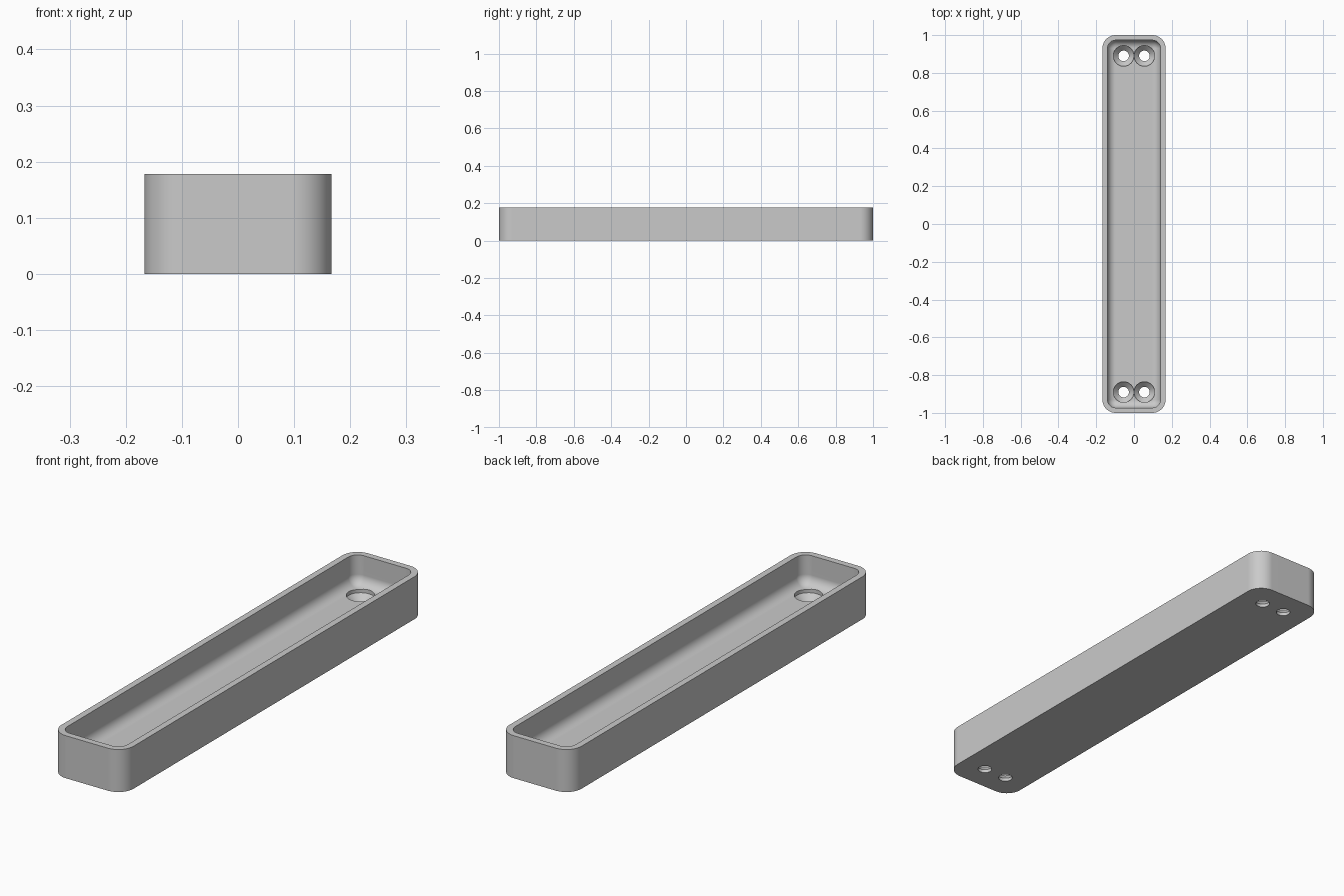
import bpy, bmesh, math

if "Cube" in bpy.data.objects:
    bpy.data.objects.remove(bpy.data.objects["Cube"])

HALF_X, HALF_Y, HEIGHT = 0.167, 1.0, 0.178
CORNER, WALL, FLOOR, FILLET = 0.07, 0.027, 0.055, 0.042
ARC = 12

grey = bpy.data.materials.new("light_grey")
grey.use_nodes = True
grey.diffuse_color = (0.59, 0.59, 0.59, 1)
grey.node_tree.nodes["Principled BSDF"].inputs["Base Color"].default_value = (0.59, 0.59, 0.59, 1)


def rounded_ring(bm, inset, z):
    """Rounded rectangle of vertices, inset from the outer outline."""
    r = max(CORNER - inset, 0.001)
    cx, cy = HALF_X - inset - r, HALF_Y - inset - r
    ring = []
    for q, (sx, sy) in enumerate([(1, 1), (-1, 1), (-1, -1), (1, -1)]):
        for i in range(ARC + 1):
            a = (q + i / ARC) * math.pi / 2
            ring.append(bm.verts.new((sx * cx + r * math.cos(a), sy * cy + r * math.sin(a), z)))
    return ring


def loft(bm, rings):
    for low, high in zip(rings, rings[1:]):
        n = len(low)
        for i in range(n):
            bm.faces.new((low[i], low[(i + 1) % n], high[(i + 1) % n], high[i]))
    bm.faces.new(rings[0][::-1])
    bm.faces.new(rings[-1])


def make_object(name, bm):
    bmesh.ops.recalc_face_normals(bm, faces=bm.faces)
    mesh = bpy.data.meshes.new(name)
    bm.to_mesh(mesh)
    bm.free()
    mesh.materials.append(grey)
    obj = bpy.data.objects.new(name, mesh)
    bpy.context.collection.objects.link(obj)
    return obj


# Tray shell: outer wall, rim, inner wall and the rounded edge of the floor
bm = bmesh.new()
section = [(0, 0), (0, HEIGHT), (WALL, HEIGHT)]
for i in range(ARC + 1):
    a = i / ARC * math.pi / 2
    section.append((WALL + FILLET * (1 - math.cos(a)), FLOOR + FILLET * (1 - math.sin(a))))
loft(bm, [rounded_ring(bm, inset, z) for inset, z in section])
tray = make_object("tray", bm)

# Screw holes, two at each end: straight bore, countersink, straight recess
bm = bmesh.new()
profile = [(0.028, -0.05), (0.028, 0.014), (0.0545, 0.041), (0.0545, 0.13)]
for x in (-0.055, 0.055):
    for y in (-0.89, 0.89):
        rings = []
        for r, z in profile:
            rings.append([bm.verts.new((x + r * math.cos(k * math.tau / 48),
                                        y + r * math.sin(k * math.tau / 48), z)) for k in range(48)])
        loft(bm, rings)
cutter = make_object("screw_hole_cutter", bm)
cutter.hide_render = True

cut = tray.modifiers.new("screw_holes", 'BOOLEAN')
cut.operation = 'DIFFERENCE'
cut.solver = 'EXACT'
cut.object = cutter
bpy.ops.object.select_all(action='DESELECT')
bpy.context.view_layer.objects.active = tray
tray.select_set(True)
bpy.ops.object.modifier_apply(modifier=cut.name)
bpy.data.objects.remove(cutter)

# Smooth curves, with large flat faces kept flat
bpy.ops.object.shade_smooth_by_angle(angle=math.radians(30))
flatten = tray.modifiers.new("flat_faces", 'WEIGHTED_NORMAL')
flatten.keep_sharp = True
